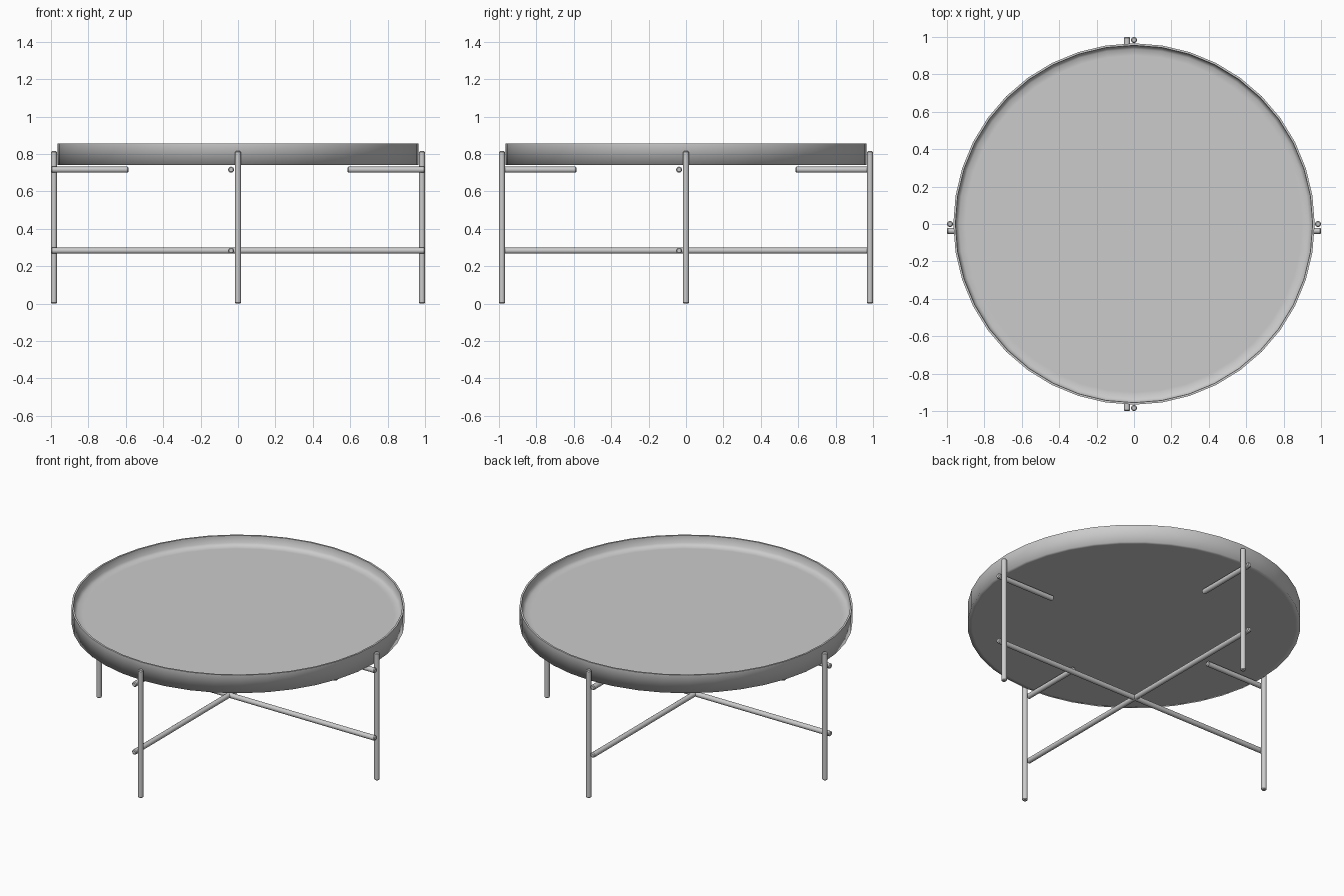
import bpy, bmesh, math
from mathutils import Vector

cube = bpy.data.objects.get("Cube")
if cube:
    bpy.data.objects.remove(cube)

metal = bpy.data.materials.new("light_grey_metal")
metal.use_nodes = True
grey = (0.6, 0.6, 0.6, 1)
metal.diffuse_color = grey
metal.node_tree.nodes["Principled BSDF"].inputs["Base Color"].default_value = grey


def finish(bm, name):
    mesh = bpy.data.meshes.new(name)
    bmesh.ops.recalc_face_normals(bm, faces=bm.faces)
    bm.to_mesh(mesh)
    bm.free()
    mesh.materials.append(metal)
    obj = bpy.data.objects.new(name, mesh)
    bpy.context.collection.objects.link(obj)
    return obj


def lathe(name, profile, sides, flat_rings=()):
    """Spin (radius, height) points around z; closes both ends with caps."""
    bm = bmesh.new()
    rings = [[bm.verts.new((r * math.cos(a), r * math.sin(a), z))
              for a in (2 * math.pi * i / sides for i in range(sides))]
             for r, z in profile]
    for k, (low, high) in enumerate(zip(rings, rings[1:])):
        for i in range(sides):
            j = (i + 1) % sides
            face = bm.faces.new((low[i], low[j], high[j], high[i]))
            face.smooth = k not in flat_rings
    bm.faces.new(rings[0][::-1])
    bm.faces.new(rings[-1])
    return finish(bm, name)


def rod(name, start, end, radius=0.016, chamfer=0.005):
    """Round bar with slightly chamfered ends."""
    start, end = Vector(start), Vector(end)
    length = (end - start).length
    obj = lathe(name, [(radius - chamfer, 0), (radius, chamfer),
                       (radius, length - chamfer), (radius - chamfer, length)],
                16, (0, 2))
    obj.rotation_euler = (end - start).to_track_quat('Z', 'Y').to_euler()
    obj.location = start
    return obj


# Round tray with a raised lip and softly shaded lower corner
lathe("tray", [(0.94, 0.74), (0.966, 0.74), (0.966, 0.855), (0.955, 0.855),
               (0.952, 0.81), (0.935, 0.795), (0.9, 0.795)], 40, (2,))

# Four legs, with a short support bar at the top of each
OFFSET = -0.037
sides = {"right": (-1, 0), "left": (1, 0), "front": (0, -1), "back": (0, 1)}
for side, (x, y) in sides.items():
    leg = 0.984
    rod(side + "_leg", (x * leg, y * leg, 0), (x * leg, y * leg, 0.815))
    sx, sy = OFFSET * abs(y), OFFSET * abs(x)
    rod(side + "_tray_support", (x * 0.585 + sx, y * 0.585 + sy, 0.716),
        (x + sx, y + sy, 0.716))

# Crossed lower stretchers, passing beside the legs
rod("side_to_side_stretcher", (-1, OFFSET, 0.283), (1, OFFSET, 0.283))
rod("front_to_back_stretcher", (OFFSET, -1, 0.283), (OFFSET, 1, 0.283))
